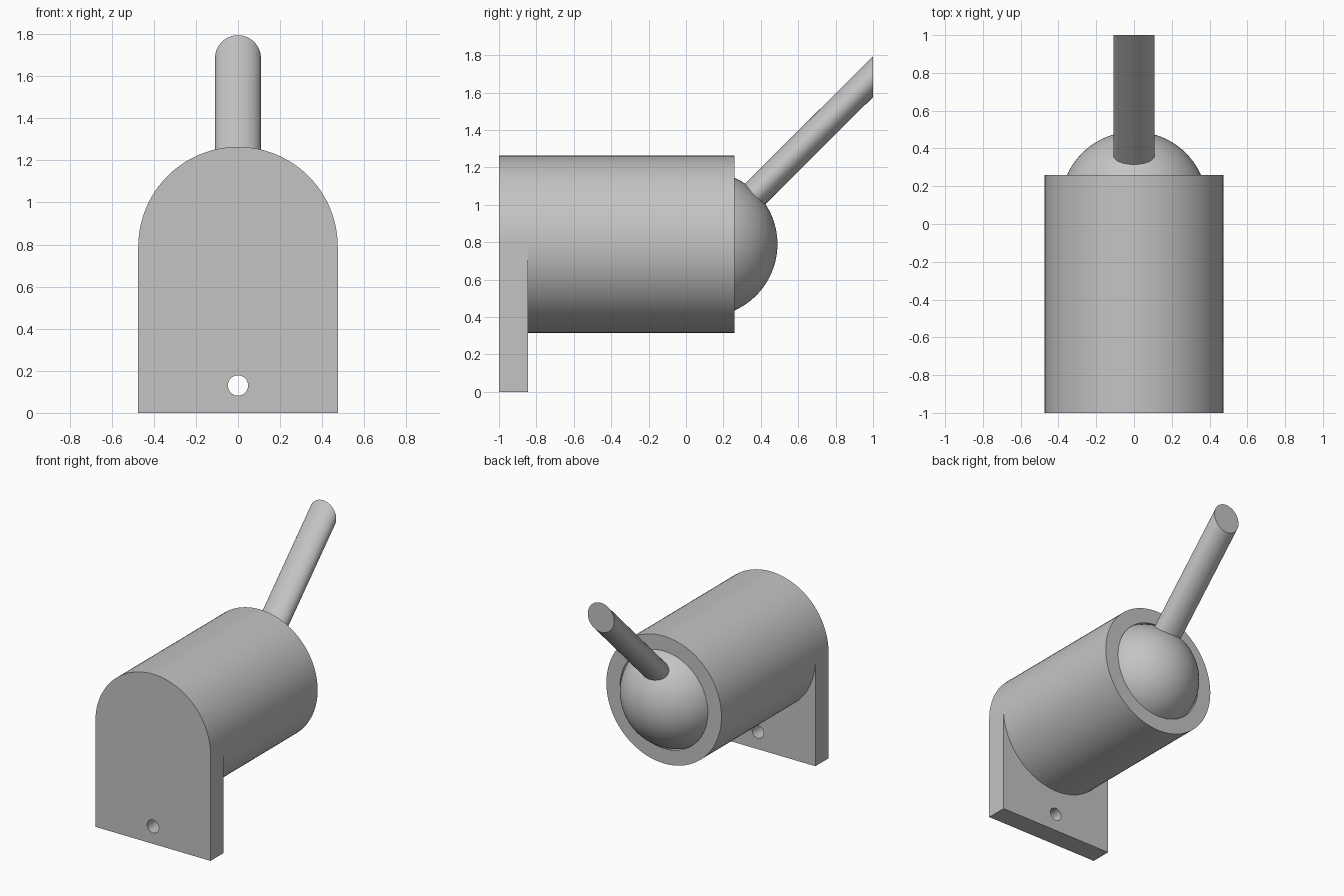
import bpy, bmesh
from math import sin, cos, pi, acos, radians
from mathutils import Matrix, Vector

old = bpy.data.objects.get("Cube")
if old:
    bpy.data.objects.remove(old, do_unlink=True)

R, AXIS_Z = 0.474, 0.79                 # housing radius and axis height
FRONT, PLATE_BACK, RIM = -1.0, -0.845, 0.26
BALL_Y, BALL_R, SOCKET_R = 0.10, 0.389, 0.396
SEG = 96

grey = bpy.data.materials.new("plain grey")
grey.use_nodes = True
color = (0.55, 0.55, 0.55, 1)
grey.diffuse_color = color
grey.node_tree.nodes["Principled BSDF"].inputs["Base Color"].default_value = color


def make_object(name, bm):
    bmesh.ops.recalc_face_normals(bm, faces=bm.faces[:])
    mesh = bpy.data.meshes.new(name)
    bm.to_mesh(mesh)
    bm.free()
    obj = bpy.data.objects.new(name, mesh)
    bpy.context.collection.objects.link(obj)
    mesh.materials.append(grey)
    return obj


def apply_boolean(obj, other, operation):
    mod = obj.modifiers.new("boolean", 'BOOLEAN')
    mod.operation, mod.solver, mod.object = operation, 'EXACT', other
    bpy.context.view_layer.objects.active = obj
    bpy.ops.object.modifier_apply(modifier=mod.name)
    bpy.data.objects.remove(other, do_unlink=True)


def shade(obj):
    bpy.ops.object.select_all(action='DESELECT')
    obj.select_set(True)
    bpy.context.view_layer.objects.active = obj
    bpy.ops.object.shade_smooth_by_angle(angle=radians(30))


def ring(bm, y, radius, count=SEG):
    return [bm.verts.new((radius * cos(2 * pi * i / count), y,
                          AXIS_Z + radius * sin(2 * pi * i / count)))
            for i in range(count)]


def bridge(bm, a, b):
    for i in range(len(a)):
        j = (i + 1) % len(a)
        bm.faces.new((a[i], a[j], b[j], b[i]))


def cylinder_y(name, x, z, y0, y1, radius, shear=0.0):
    """Cylinder along y; shear lifts it as it runs backwards."""
    bm = bmesh.new()
    turn = Matrix.Rotation(pi / 2, 4, 'X')
    bmesh.ops.create_cone(bm, cap_ends=True, segments=64, radius1=radius,
                          radius2=radius, depth=y1 - y0, matrix=turn)
    for v in bm.verts:
        v.co += Vector((x, (y0 + y1) / 2, z))
        v.co.z += shear * (v.co.y - y0)
    return make_object(name, bm)


# Housing: arched plate flowing into a tube with a spherical socket
bm = bmesh.new()
half = SEG // 2
mid, rim = ring(bm, PLATE_BACK, R), ring(bm, RIM, R)
arch = [bm.verts.new((v.co.x, FRONT, v.co.z)) for v in mid[:half + 1]]
feet_front = [bm.verts.new((x, FRONT, 0)) for x in (-R, R)]
feet_back = [bm.verts.new((x, PLATE_BACK, 0)) for x in (-R, R)]
front_loop = arch + feet_front
bm.faces.new(front_loop)
bridge(bm, front_loop, mid[:half + 1] + feet_back)
bm.faces.new(mid[half:] + [mid[0], feet_back[1], feet_back[0]])
bridge(bm, mid, rim)
last = rim
start, steps = acos((RIM - BALL_Y) / SOCKET_R), 24
for k in range(steps):
    a = start + (pi - start) * k / steps
    new = ring(bm, BALL_Y + SOCKET_R * cos(a), SOCKET_R * sin(a))
    bridge(bm, last, new)
    last = new
tip = bm.verts.new((0, BALL_Y - SOCKET_R, AXIS_Z))
for i in range(SEG):
    bm.faces.new((last[i], last[(i + 1) % SEG], tip))
housing = make_object("housing", bm)

# Screw hole through the foot of the plate
hole = cylinder_y("screw_hole_cutter", 0, 0.13, FRONT - 0.1, PLATE_BACK + 0.1, 0.048)
apply_boolean(housing, hole, 'DIFFERENCE')
shade(housing)

# Ball with its slanted rod, cut upright at the far end
bm = bmesh.new()
place = Matrix.Translation((0, BALL_Y, AXIS_Z)) @ Matrix.Rotation(pi / 2, 4, 'X')
bmesh.ops.create_uvsphere(bm, u_segments=64, v_segments=40, radius=BALL_R, matrix=place)
ball = make_object("ball_and_rod", bm)
rod = cylinder_y("rod", 0, AXIS_Z, BALL_Y, 1.0, 0.109, shear=0.995)
apply_boolean(ball, rod, 'UNION')
shade(ball)
